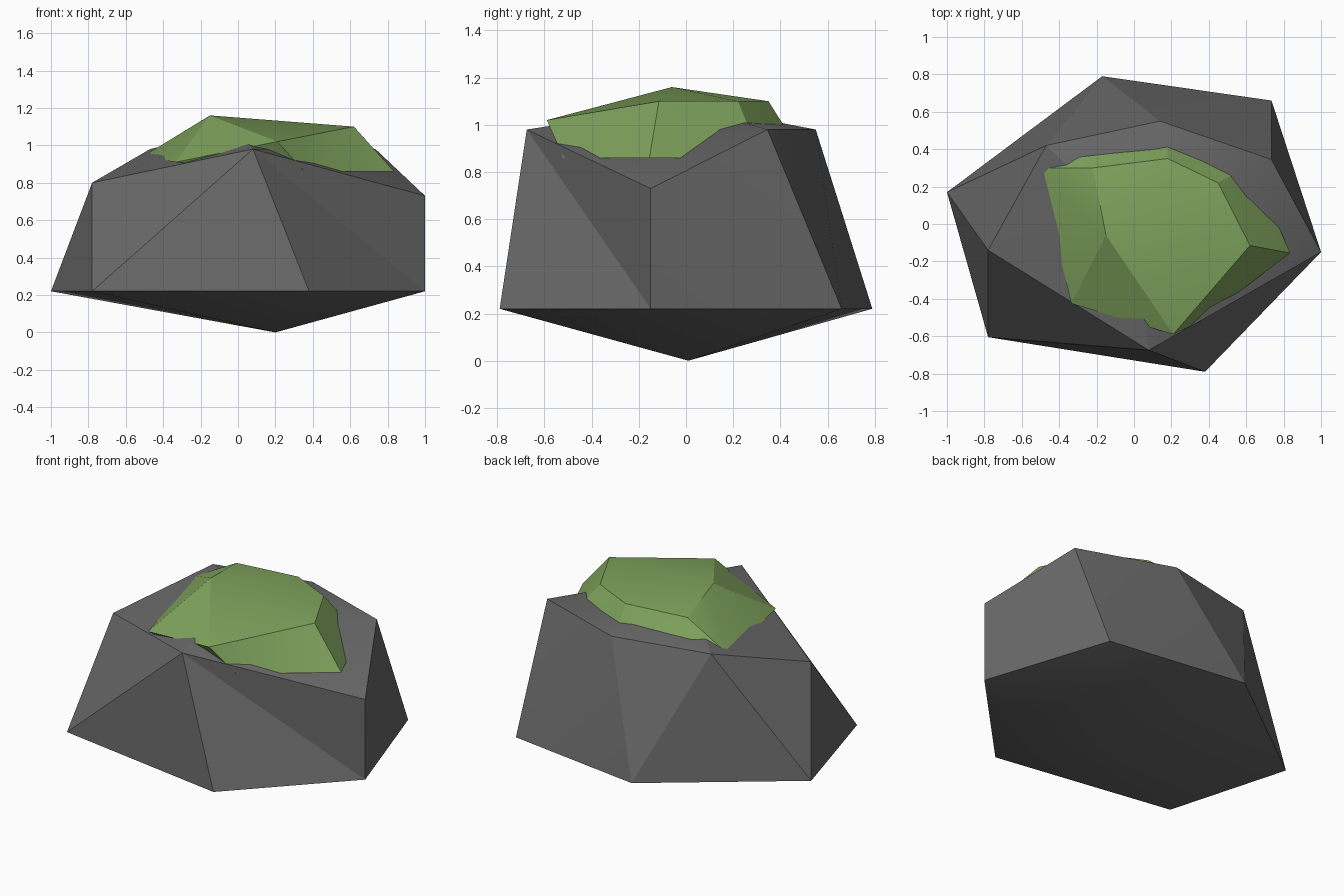
import bpy
import bmesh
import math
from mathutils import Vector

cube = bpy.data.objects.get("Cube")
if cube:
    bpy.data.objects.remove(cube, do_unlink=True)


def make_material(name, colour):
    mat = bpy.data.materials.new(name)
    mat.use_nodes = True
    mat.diffuse_color = (*colour, 1)
    mat.node_tree.nodes["Principled BSDF"].inputs["Base Color"].default_value = (*colour, 1)
    return mat


def ring(z, *corners):
    """Corners of a horizontal outline at one height."""
    return [(x, y, z) for x, y in corners]


def make_boulder(name, points, material, crease):
    """Wrap the points in facets, then turn the edge between the two crease ends into a valley."""
    bm = bmesh.new()
    for point in points:
        bm.verts.new(point)
    bmesh.ops.convex_hull(bm, input=bm.verts[:])
    bmesh.ops.recalc_face_normals(bm, faces=bm.faces[:])
    ends = [min(bm.verts, key=lambda v: (v.co - Vector(p)).length) for p in crease]
    edge = bm.edges.get(ends)
    if edge:
        bmesh.ops.rotate_edges(bm, edges=[edge], use_ccw=False)
    mesh = bpy.data.meshes.new(name)
    bm.to_mesh(mesh)
    bm.free()
    mesh.materials.append(material)
    obj = bpy.data.objects.new(name, mesh)
    bpy.context.collection.objects.link(obj)
    bpy.ops.object.select_all(action="DESELECT")
    obj.select_set(True)
    bpy.context.view_layer.objects.active = obj
    bpy.ops.object.shade_smooth_by_angle(angle=math.radians(20))
    return obj


stone = make_material("stone grey", (0.14, 0.14, 0.14))
moss = make_material("moss green", (0.215, 0.37, 0.11))

# Rock: pointed underside, wide foot, sloping shoulders, low crown
foot_corner = (0.38, -0.79, 0.22)
low_shoulder = (1, -0.15, 0.73)
rock_points = (
    [(0.20, 0.01, 0.0), (-0.03, 0.0, 1.085), foot_corner, low_shoulder]
    + ring(0.22, (-1, 0.17), (-0.17, 0.79), (0.735, 0.66), (1, -0.15), (-0.78, -0.605))
    + ring(0.98, (-0.47, 0.42), (0.14, 0.55), (0.735, 0.345), (0.08, -0.675))
    + [(-0.78, -0.14, 0.80)]
)
make_boulder("rock", rock_points, stone, (foot_corner, low_shoulder))

# Moss cap: lower rim sunk into the rock, upper rim and peak
front_tip = (0.21, -0.59, 1.02)
side_tip = (0.835, -0.155, 0.86)
moss_points = (
    [front_tip, side_tip, (-0.15, -0.06, 1.16)]
    + ring(0.86, (0.63, 0.32), (0.18, 0.50), (0.355, -0.52))
    + ring(1.10, (-0.22, 0.30), (0.18, 0.35), (0.45, 0.22), (0.62, -0.115))
    + [(-0.34, 0.40, 0.93), (-0.51, 0.30, 0.94), (-0.335, -0.425, 0.91)]
)
make_boulder("moss_cap", moss_points, moss, (front_tip, side_tip))
